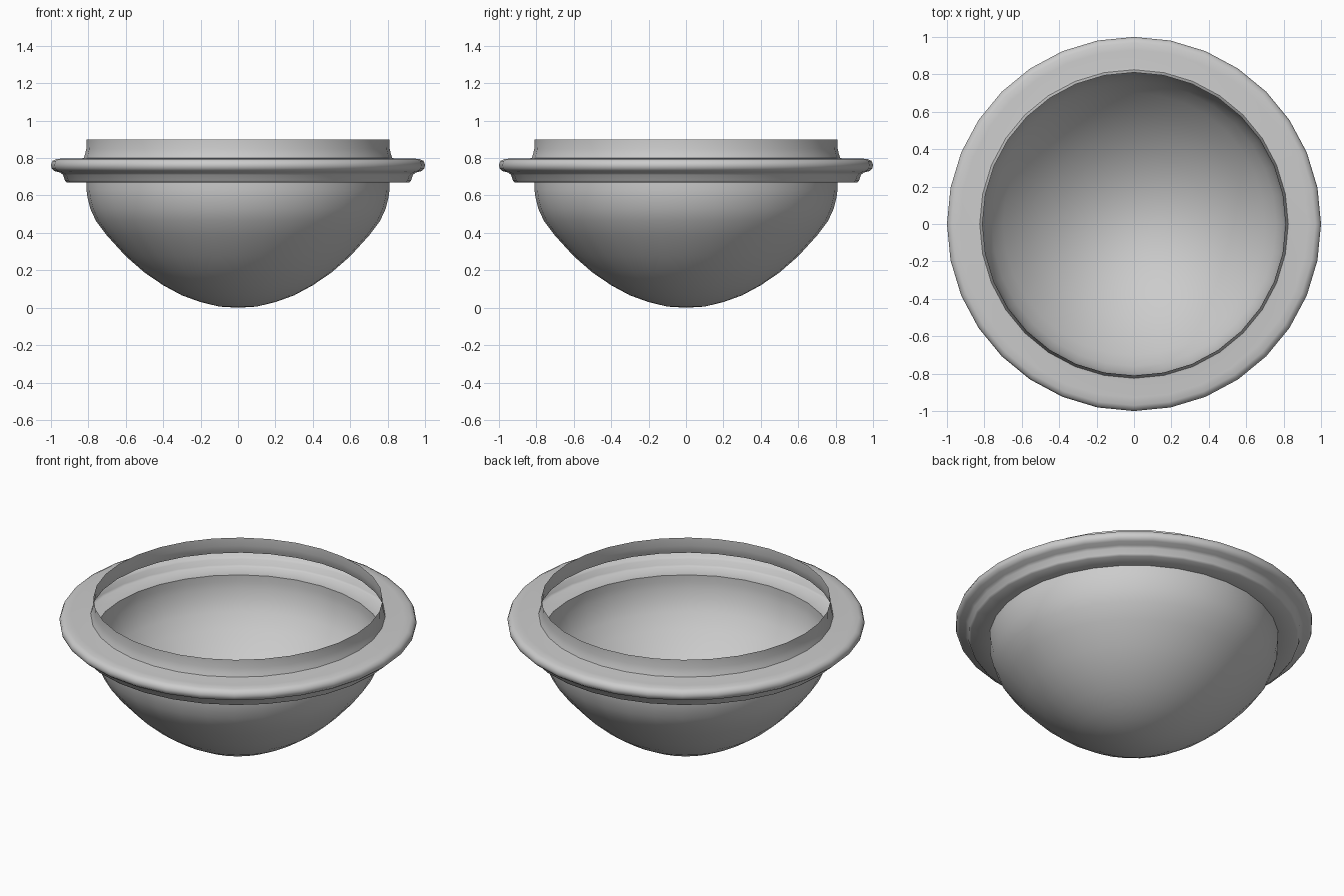
import bpy, bmesh, math

if "Cube" in bpy.data.objects:
    bpy.data.objects.remove(bpy.data.objects["Cube"])

SEGMENTS = 32


def revolve(name, profile, segments):
    """Spin an (r, z) profile about z; the first point lies on the axis."""
    bm = bmesh.new()
    tip = bm.verts.new((0, 0, profile[0][1]))
    rings = []
    for r, z in profile[1:]:
        rings.append([bm.verts.new((r * math.cos(math.tau * i / segments),
                                    r * math.sin(math.tau * i / segments), z))
                      for i in range(segments)])
    for i in range(segments):
        j = (i + 1) % segments
        bm.faces.new((tip, rings[0][j], rings[0][i]))
        for a, b in zip(rings, rings[1:]):
            bm.faces.new((a[i], a[j], b[j], b[i]))
    mesh = bpy.data.meshes.new(name)
    bm.to_mesh(mesh)
    bm.free()
    obj = bpy.data.objects.new(name, mesh)
    bpy.context.collection.objects.link(obj)
    return obj


# Rounded bowl
bowl = [(0, 0), (0.10, 0.006), (0.20, 0.03), (0.30, 0.066), (0.40, 0.12),
        (0.50, 0.188), (0.60, 0.275), (0.70, 0.385), (0.76, 0.465),
        (0.79, 0.53), (0.805, 0.59), (0.81, 0.63), (0.81, 0.67)]
# Hollow stepped flange
flange = [(0.915, 0.67), (0.925, 0.68), (0.935, 0.71), (0.95, 0.722),
          (0.98, 0.73), (0.997, 0.745), (1.0, 0.765), (0.992, 0.785),
          (0.97, 0.795), (0.93, 0.798)]
# Open collar
collar = [(0.84, 0.798), (0.825, 0.80), (0.818, 0.82), (0.811, 0.85), (0.81, 0.90)]

shell = revolve("bowl_with_flange", bowl + flange + collar, SEGMENTS)

# Smooth shading with crisp step edges
bpy.context.view_layer.objects.active = shell
shell.select_set(True)
bpy.ops.object.shade_smooth_by_angle(angle=math.radians(50))
